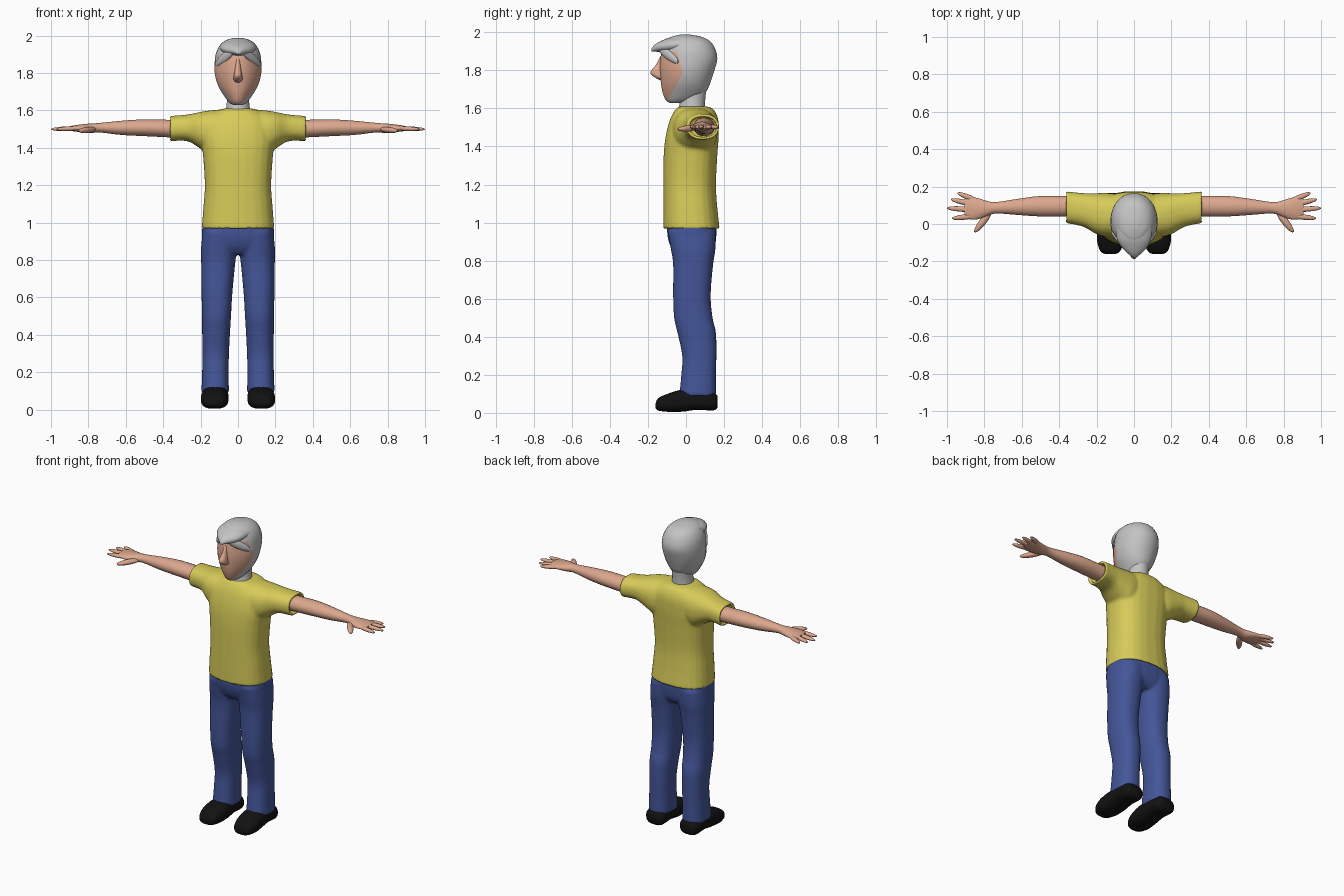
import bpy, bmesh, math
from mathutils import Vector, Matrix

if "Cube" in bpy.data.objects:
    bpy.data.objects.remove(bpy.data.objects["Cube"], do_unlink=True)


def material(name, rgb):
    m = bpy.data.materials.new(name)
    m.use_nodes = True
    m.diffuse_color = (*rgb, 1)
    m.node_tree.nodes["Principled BSDF"].inputs["Base Color"].default_value = (*rgb, 1)
    return m


yellow = material("yellow cloth", (0.68, 0.60, 0.10))
blue = material("blue denim", (0.058, 0.093, 0.32))
skin = material("skin", (0.72, 0.39, 0.27))
grey = material("grey hair", (0.55, 0.55, 0.55))
black = material("black leather", (0.006, 0.006, 0.006))


def smooth_rows(rows, steps):
    """Catmull-Rom interpolation between cross-sections."""
    out = []
    for i in range(len(rows) - 1):
        p = [rows[max(i - 1, 0)], rows[i], rows[i + 1], rows[min(i + 2, len(rows) - 1)]]
        for k in range(steps):
            t = k / steps
            out.append([0.5 * (2 * b + (c - a) * t + (2 * a - 5 * b + 4 * c - d) * t * t
                               + (3 * b - a - 3 * c + d) * t ** 3) for a, b, c, d in zip(*p)])
    return out + [rows[-1]]


def loft(bm, axis, rows, power=1.0, sides=24, steps=4, rim=0):
    """Skin rounded sections (position, u0, u1, v0, v1) along an axis; rim hollows the last end."""
    rows = smooth_rows(rows, steps)
    if rim:
        pos, u0, u1, v0, v1 = rows[-1]
        e = 0.015
        inner = [u0 + e, u1 - e, v0 + e, v1 - e]
        rows += [[pos] + inner, [pos - rim] + inner]
    rings = []
    for pos, u0, u1, v0, v1 in rows:
        ring = []
        for k in range(sides):
            a = 2 * math.pi * (k + 0.5) / sides
            c, s = math.cos(a), math.sin(a)
            u = (u0 + u1) / 2 + (u1 - u0) / 2 * math.copysign(abs(c) ** power, c)
            v = (v0 + v1) / 2 + (v1 - v0) / 2 * math.copysign(abs(s) ** power, s)
            co = {"x": (pos, u, v), "y": (u, pos, v), "z": (u, v, pos)}[axis]
            ring.append(bm.verts.new(co))
        rings.append(ring)
    for r, q in zip(rings, rings[1:]):
        for k in range(sides):
            n = (k + 1) % sides
            bm.faces.new((r[k], r[n], q[n], q[k]))
    bm.faces.new(rings[0])
    bm.faces.new(rings[-1])


def ellipsoid(bm, a, b, width, height):
    """Stretched ball running from a to b."""
    a, b = Vector(a), Vector(b)
    x = (b - a).normalized()
    z = Vector((0, 0, 1)) if abs(x.z) < 0.9 else Vector((0, 1, 0))
    y = z.cross(x).normalized()
    z = x.cross(y)
    rot = Matrix((x, y, z)).transposed().to_4x4()
    size = Matrix.Diagonal(((b - a).length / 2, width, height, 1))
    bmesh.ops.create_uvsphere(bm, u_segments=14, v_segments=10, radius=1,
                              matrix=Matrix.Translation((a + b) / 2) @ rot @ size)


def finish(bm, name, mats, mirror=False, voxel=0, relax=4):
    bmesh.ops.recalc_face_normals(bm, faces=bm.faces)
    me = bpy.data.meshes.new(name)
    bm.to_mesh(me)
    bm.free()
    ob = bpy.data.objects.new(name, me)
    bpy.context.collection.objects.link(ob)
    for m in mats:
        me.materials.append(m)
    for p in me.polygons:
        p.use_smooth = True
    if mirror:
        mod = ob.modifiers.new("mirror", "MIRROR")
        mod.use_mirror_merge = False
    if voxel:
        mod = ob.modifiers.new("fuse", "REMESH")
        mod.mode = "VOXEL"
        mod.voxel_size = voxel
        mod.use_smooth_shade = True
        mod = ob.modifiers.new("relax", "SMOOTH")
        mod.factor = 0.5
        mod.iterations = relax
    else:
        bpy.context.view_layer.objects.active = ob
        ob.select_set(True)
        bpy.ops.object.shade_smooth_by_angle(angle=math.radians(50))
        ob.select_set(False)
    return ob


# Shirt: torso with a hollow hem, and sleeves with hollow cuffs
bm = bmesh.new()
loft(bm, "z", [(1.61, -.075, .075, -.035, .11), (1.595, -.12, .12, -.055, .145),
               (1.54, -.18, .18, -.085, .17), (1.45, -.198, .198, -.108, .172),
               (1.35, -.187, .187, -.118, .165), (1.2, -.178, .178, -.12, .158),
               (1.08, -.186, .186, -.12, .165), (.965, -.195, .195, -.12, .178)],
     power=.8, rim=-.03)
loft(bm, "x", [(.05, -.05, .15, 1.42, 1.605), (.13, -.07, .165, 1.36, 1.602),
               (.2, -.055, .165, 1.395, 1.592), (.27, -.015, .165, 1.435, 1.578),
               (.365, .005, .175, 1.435, 1.57)], power=.85, rim=.04)
bmesh.ops.bisect_plane(bm, geom=bm.verts[:] + bm.edges[:] + bm.faces[:],
                       plane_co=(0, 0, 0), plane_no=(1, 0, 0), clear_inner=True)
bmesh.ops.holes_fill(bm, edges=[e for e in bm.edges if e.is_boundary])
finish(bm, "shirt", [yellow], mirror=True, voxel=.009)

# Trousers: hips fused with two legs
bm = bmesh.new()
loft(bm, "z", [(1.0, -.19, .19, -.1, .16), (.93, -.193, .193, -.098, .16),
               (.87, -.18, .18, -.08, .15), (.83, -.13, .13, -.05, .12)], power=.75)
loft(bm, "z", [(.95, .0, .19, -.095, .158), (.86, .004, .198, -.08, .155),
               (.78, .015, .197, -.068, .143), (.62, .03, .195, -.068, .13),
               (.5, .037, .193, -.063, .14), (.42, .042, .192, -.045, .158),
               (.3, .048, .19, -.02, .16), (.2, .05, .192, -.025, .158),
               (.09, .048, .196, -.036, .158)], power=.85)
finish(bm, "trousers", [blue], mirror=True, voxel=.009)

# Shoes
bm = bmesh.new()
loft(bm, "y", [(-.16, .1, .155, .025, .05), (-.145, .073, .18, .012, .078),
               (-.09, .054, .198, .005, .103), (-.02, .05, .195, .006, .122),
               (.06, .055, .19, .016, .12), (.14, .058, .188, .012, .11),
               (.165, .075, .17, .025, .09)], power=.75)
finish(bm, "shoes", [black], mirror=True)

# Arms with hands, fingers and thumbs
bm = bmesh.new()
loft(bm, "x", [(.25, .04, .155, 1.45, 1.555), (.36, .04, .15, 1.455, 1.55),
               (.5, .04, .15, 1.462, 1.552), (.62, .048, .135, 1.468, 1.545),
               (.74, .056, .117, 1.482, 1.533), (.79, .04, .125, 1.478, 1.53),
               (.84, .024, .14, 1.483, 1.525), (.88, .025, .145, 1.488, 1.519),
               (.905, .04, .135, 1.493, 1.514)], steps=3)
for base, tip in [((.83, .12), (.945, .167)), ((.84, .1), (.98, .132)),
                  ((.84, .075), (1.002, .085)), ((.83, .045), (.975, .03))]:
    ellipsoid(bm, (*base, 1.505), (*tip, 1.499), .0145, .012)
ellipsoid(bm, (.76, .075, 1.5), (.853, -.045, 1.49), .019, .016)
finish(bm, "arms", [skin], mirror=True)

# Neck
bm = bmesh.new()
loft(bm, "z", [(1.555, -.078, .078, -.062, .105), (1.6, -.066, .066, -.04, .1),
               (1.65, -.06, .06, -.03, .102), (1.72, -.06, .06, -.02, .11)])
finish(bm, "neck", [grey])

# Head: cut along the hairline and jawline, skin on the front part
bm = bmesh.new()
loft(bm, "z", [(1.628, -.025, .025, -.085, -.02), (1.645, -.05, .05, -.108, .055),
               (1.69, -.083, .083, -.125, .108), (1.74, -.11, .11, -.133, .13),
               (1.8, -.125, .125, -.138, .15), (1.86, -.125, .125, -.135, .165),
               (1.91, -.117, .117, -.125, .155), (1.95, -.096, .096, -.108, .13),
               (1.975, -.065, .065, -.08, .085), (1.988, -.02, .02, -.03, .02)],
     power=.95, sides=32)
for v in bm.verts:  # narrow the face towards the front
    v.co.x *= 1 - 1.5 * max(0, -v.co.y - .03)
outline = [((-.05, 1.9), (-.015, 1.785)), ((-.015, 1.785), (-.105, 1.625)), ((-.3, 1.9), (-.05, 1.9))]
planes = []
for (y0, z0), (y1, z1) in outline:
    co, no = Vector((0, y0, z0)), Vector((0, z1 - z0, y0 - y1)).normalized()
    if no.dot(Vector((0, -.1, 1.8)) - co) < 0:
        no.negate()
    planes.append((co, no))
    bmesh.ops.bisect_plane(bm, geom=bm.verts[:] + bm.edges[:] + bm.faces[:], plane_co=co, plane_no=no)
for f in bm.faces:
    c = f.calc_center_median()
    f.material_index = int(all(no.dot(c - co) > 0 for co, no in planes))
finish(bm, "head", [grey, skin])

# Nose: a narrow wedge leaning forward
bm = bmesh.new()
loft(bm, "z", [(1.75, -.012, .012, -.14, -.11), (1.765, -.024, .024, -.168, -.11),
               (1.79, -.022, .022, -.188, -.11), (1.83, -.015, .015, -.158, -.11),
               (1.875, -.01, .01, -.135, -.11)], sides=16)
finish(bm, "nose", [skin])

# Fringe: swept locks ending in a pointed tuft, plus locks over the temples
bm = bmesh.new()
loft(bm, "y", [(-.18, -.006, .012, 1.9, 1.918), (-.16, -.03, .036, 1.898, 1.938),
               (-.125, -.066, .07, 1.893, 1.957), (-.08, -.092, .092, 1.89, 1.974),
               (-.02, -.1, .1, 1.89, 1.982)])
for s in (-1, 1):
    ellipsoid(bm, (s * .02, -.15, 1.925), (s * .122, -.04, 1.84), .014, .024)
finish(bm, "fringe", [grey])
